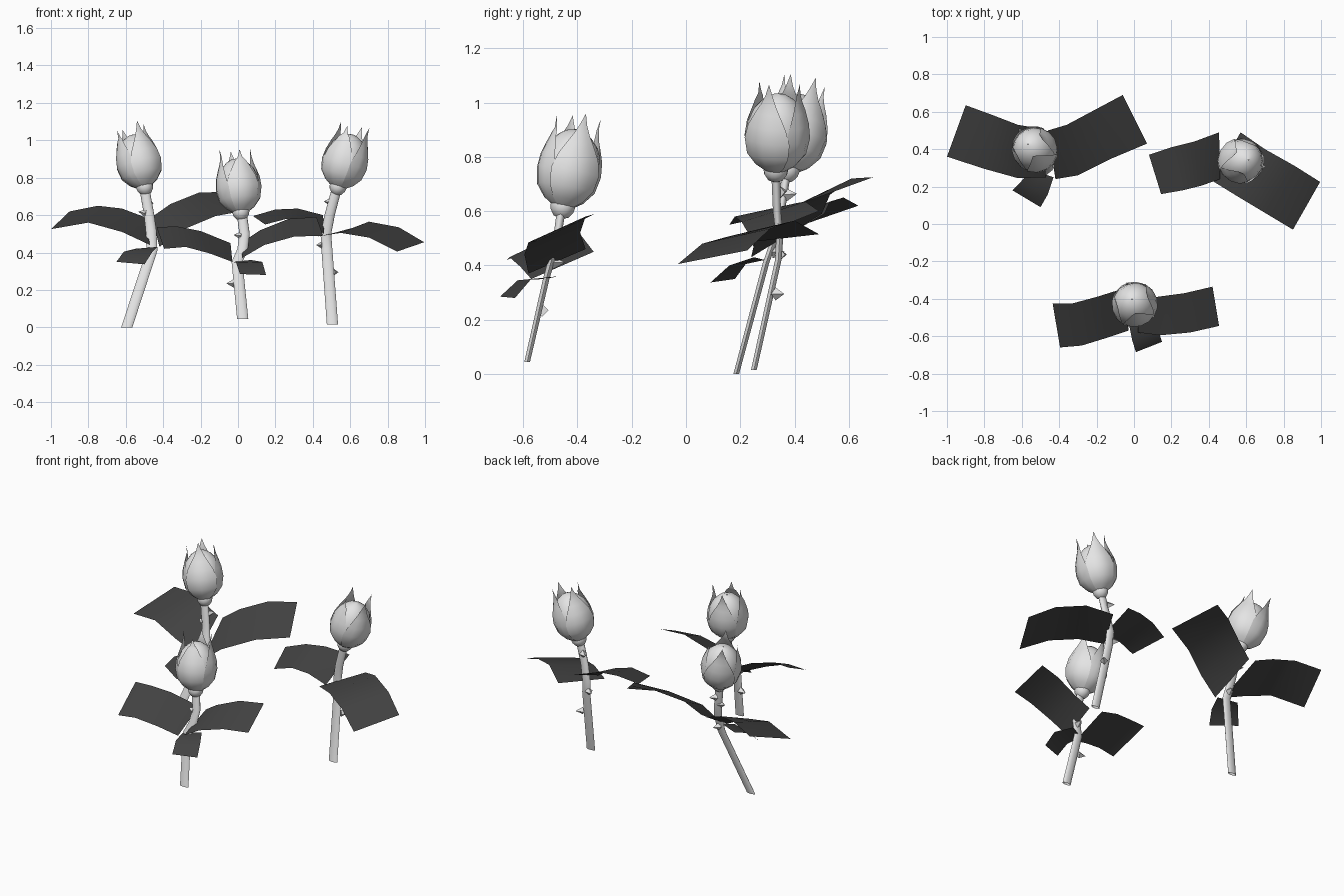
import bpy, bmesh, math
from mathutils import Vector

if "Cube" in bpy.data.objects:
    bpy.data.objects.remove(bpy.data.objects["Cube"])


def material(name, v):
    m = bpy.data.materials.new(name)
    m.diffuse_color = (v, v, v, 1)
    m.use_nodes = True
    m.node_tree.nodes["Principled BSDF"].inputs["Base Color"].default_value = m.diffuse_color
    return m


LIGHT = material("light grey", 0.78)
DARK = material("dark grey", 0.055)


def make(name, verts, faces, mat, angle=60):
    me = bpy.data.meshes.new(name)
    me.from_pydata([tuple(v) for v in verts], [], faces)
    me.materials.append(mat)
    ob = bpy.data.objects.new(name, me)
    bpy.context.collection.objects.link(ob)
    bpy.ops.object.select_all(action='DESELECT')
    ob.select_set(True)
    bpy.context.view_layer.objects.active = ob
    bpy.ops.object.shade_smooth_by_angle(angle=math.radians(angle))
    return ob


def rings(rows, closed):
    """Quads joining equal-length rows of points."""
    n = len(rows[0])
    verts = [p for r in rows for p in r]
    faces = []
    for i in range(len(rows) - 1):
        for j in range(n if closed else n - 1):
            k = (j + 1) % n
            faces.append((i*n + j, i*n + k, (i+1)*n + k, (i+1)*n + j))
    return verts, faces


def leaf(name, back, front):
    # curved sheet between two edges, facing up
    rows = [[Vector(b), Vector(b).lerp(Vector(f), 0.5), Vector(f)]
            for b, f in zip(back, front)]
    verts, faces = rings(rows, False)
    a, b, c = (verts[i] for i in faces[0][:3])
    if (b - a).cross(c - b).z < 0:
        faces = [f[::-1] for f in faces]
    make(name, verts, faces, DARK)


def stem(name, path):
    # flattened tube that gets rounder toward the bud
    rows = []
    for i, p in enumerate(path):
        t = i / (len(path) - 1)
        rx, ry = 0.030 - 0.003*t, 0.011 + 0.006*t
        rows.append([Vector(p) + Vector((rx*math.cos(a), ry*math.sin(a), 0))
                     for a in (2*math.pi*k/10 for k in range(10))])
    verts, faces = rings(rows, True)
    make(name, verts, faces, LIGHT)


def thorn(name, base, direction):
    d = Vector(direction).normalized()
    q = d.to_track_quat('Z', 'Y')
    base = Vector(base)
    verts = [base + q @ Vector((0.024*math.cos(a), 0.024*math.sin(a), 0))
             for a in (math.pi*k/2 for k in range(4))] + [base + d*0.045]
    make(name, verts, [(3, 2, 1, 0)] + [(k, (k+1) % 4, 4) for k in range(4)], LIGHT, 20)


BODY = [(0.022, 0.03), (0.05, 0.076), (0.095, 0.107), (0.15, 0.116), (0.20, 0.110),
        (0.25, 0.09), (0.285, 0.058), (0.303, 0.027), (0.308, 0.002)]
CUP = [(-0.03, 0.002), (-0.02, 0.028), (0.0, 0.042), (0.02, 0.046), (0.045, 0.04)]
# petal rows: height, radius, half angle
PETAL = [(0.018, 0.04, 0.8), (0.042, 0.075, 0.84), (0.085, 0.109, 0.86), (0.145, 0.121, 0.85),
         (0.20, 0.115, 0.72), (0.25, 0.099, 0.52), (0.285, 0.087, 0.34),
         (0.32, 0.081, 0.17), (0.362, 0.084, 0.004)]


def bud(name, base, centre, spin):
    base = Vector(base)
    q = Vector((0, 0, 1)).rotation_difference(Vector(centre) - base)

    def put(r, a, z):
        return base + q @ Vector((r*math.cos(a), r*math.sin(a), z))

    # closed inner bud and the swollen stem end below it
    for part, prof in (("body", BODY), ("cup", CUP)):
        rows = [[put(r, 2*math.pi*k/16, z) for k in range(16)] for z, r in prof]
        verts, faces = rings(rows, True)
        make(f"{name}_{part}", verts, faces, LIGHT)
    # four wrapped petals with pointed tips
    for i in range(4):
        mid = spin + 2*math.pi*i/4
        rows = [[put(r + 0.003*(i % 2), mid + h*s, z - 0.02*(i == 2)*(z > 0.3))
                 for s in (-1, -0.5, 0, 0.5, 1)] for z, r, h in PETAL]
        verts, faces = rings(rows, False)
        make(f"{name}_petal_{i}", verts, faces, LIGHT)


# left flower
stem("left_stem", [(-.595, .185, 0), (-.46, .295, .41), (-.465, .335, .52),
                   (-.475, .35, .6), (-.50, .37, .74)])
bud("left_bud", (-.495, .37, .735), (-.535, .402, .90), 0.5)
leaf("left_leaf_a",
     [(-.50, .51, .59), (-.62, .53, .635), (-.75, .58, .65), (-.90, .635, .62)],
     [(-.47, .25, .44), (-.62, .245, .51), (-.80, .295, .56), (-1.0, .36, .525)])
leaf("left_leaf_b",
     [(-.46, .50, .59), (-.36, .53, .66), (-.21, .61, .72), (-.06, .69, .725)],
     [(-.42, .24, .43), (-.30, .26, .52), (-.12, .35, .595), (.07, .43, .63)])
leaf("left_small_leaf",
     [(-.55, .29, .42), (-.61, .22, .405), (-.65, .18, .35)],
     [(-.43, .25, .43), (-.46, .16, .40), (-.50, .09, .337)])
thorn("left_thorn_a", (-.49, .35, .61), (-1, .3, .2))
thorn("left_thorn_b", (-.475, .37, .66), (.6, 1, .1))
thorn("left_thorn_c", (-.46, .32, .45), (.3, 1, 0))

# right flower
stem("right_stem", [(.505, .25, .015), (.475, .34, .42), (.47, .345, .5),
                    (.49, .335, .6), (.53, .33, .75)])
bud("right_bud", (.53, .33, .735), (.573, .337, .89), 1.1)
leaf("right_leaf_a",
     [(.455, .49, .60), (.32, .44, .635), (.20, .41, .63), (.08, .37, .595)],
     [(.46, .24, .50), (.36, .205, .56), (.26, .18, .58), (.145, .16, .55)])
leaf("right_leaf_b",
     [(.57, .49, .515), (.70, .40, .565), (.86, .31, .535), (.995, .225, .455)],
     [(.42, .23, .485), (.55, .15, .505), (.70, .06, .48), (.85, -.03, .405)])
thorn("right_thorn_a", (.505, .33, .295), (1, 1, 0))
thorn("right_thorn_b", (.455, .345, .44), (-1, .7, 0))
thorn("right_thorn_c", (.495, .345, .67), (-1, .8, .1))

# front flower
stem("front_stem", [(.025, -.585, .045), (-.005, -.515, .35), (.025, -.495, .42),
                    (.035, -.475, .5), (.02, -.458, .61)])
bud("front_bud", (.017, -.457, .60), (.003, -.43, .75), 1.85)
leaf("front_leaf_a",
     [(-.04, -.34, .45), (-.20, -.39, .515), (-.33, -.425, .54), (-.435, -.425, .535)],
     [(-.03, -.57, .35), (-.15, -.61, .395), (-.28, -.65, .43), (-.395, -.66, .42)])
leaf("front_leaf_b",
     [(.03, -.37, .46), (.12, -.39, .52), (.27, -.37, .58), (.42, -.335, .59)],
     [(.02, -.58, .37), (.14, -.595, .44), (.30, -.58, .485), (.455, -.545, .49)])
leaf("front_small_leaf",
     [(-.03, -.52, .35), (-.01, -.62, .345), (.01, -.685, .285)],
     [(.07, -.47, .36), (.13, -.57, .35), (.15, -.63, .28)])
thorn("front_thorn_a", (-.02, -.53, .235), (-1, .3, 0))
thorn("front_thorn_b", (.02, -.49, .41), (.2, 1, 0))
thorn("front_thorn_c", (.02, -.475, .49), (-1, .2, .1))
